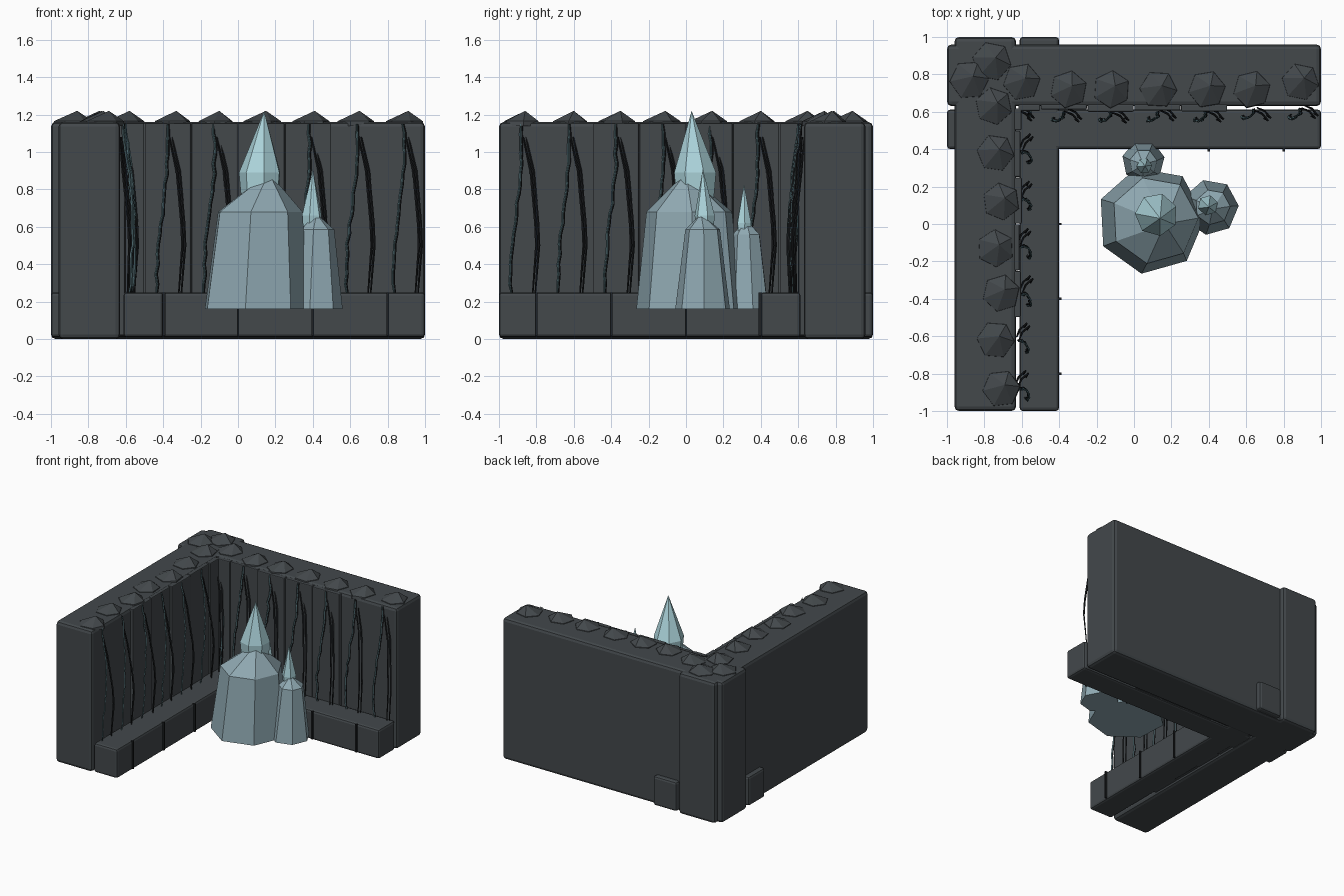
import bpy, bmesh, math, random
from mathutils import Vector, Matrix

if "Cube" in bpy.data.objects:
    bpy.data.objects.remove(bpy.data.objects["Cube"])

random.seed(4)


def material(name, rgb):
    m = bpy.data.materials.new(name)
    m.diffuse_color = (*rgb, 1)
    m.use_nodes = True
    m.node_tree.nodes["Principled BSDF"].inputs["Base Color"].default_value = m.diffuse_color
    return m


STONE = material("dark stone", (0.056, 0.065, 0.071))
CRACK = material("black crack", (0.013, 0.015, 0.017))
VEIN = material("teal vein", (0.09, 0.17, 0.19))
BODY = material("grey blue crystal", (0.28, 0.40, 0.45))
TIP = material("pale blue crystal", (0.42, 0.67, 0.72))

TURN = Matrix.Rotation(math.pi / 2, 4, 'Z')   # back wall layout -> left wall layout


def add(name, bm, mat, turn=False):
    bmesh.ops.recalc_face_normals(bm, faces=bm.faces)
    if turn:
        bm.transform(TURN)
    me = bpy.data.meshes.new(name)
    bm.to_mesh(me)
    bm.free()
    me.materials.append(mat)
    ob = bpy.data.objects.new(name, me)
    bpy.context.collection.objects.link(ob)
    return ob


def box(name, lo, hi, mat, bevel=0.0, turn=False):
    bm = bmesh.new()
    bmesh.ops.create_cube(bm, size=1)
    for v in bm.verts:
        v.co = Vector(l + (h - l) * (c + 0.5) for l, h, c in zip(lo, hi, v.co))
    ob = add(name, bm, mat, turn)
    if bevel:
        mod = ob.modifiers.new("rounded edges", 'BEVEL')
        mod.width = bevel
        mod.segments = 2
    return ob


def loft(name, rings, apex, sides, phase, mat):
    """Faceted spire through (x, y, z, radius) rings up to a point."""
    bm = bmesh.new()
    loops = []
    for x, y, z, r in rings:
        angles = [phase + math.tau * i / sides for i in range(sides)]
        loops.append([bm.verts.new((x + r * math.cos(a), y + r * math.sin(a), z)) for a in angles])
    tip = bm.verts.new(apex)
    bm.faces.new(loops[0][::-1])
    for i in range(sides):
        j = (i + 1) % sides
        for a, b in zip(loops, loops[1:]):
            bm.faces.new((a[i], a[j], b[j], b[i]))
        bm.faces.new((loops[-1][i], loops[-1][j], tip))
    return add(name, bm, mat)


def strand(name, points, radius, mat, turn):
    """Four sided tube along a path, tapered at its ends."""
    bm = bmesh.new()
    loops = []
    for n, (x, y, z) in enumerate(points):
        r = radius * (0.6 if n in (0, len(points) - 1) else 1)
        loops.append([bm.verts.new((x + dx * r, y + dy * r, z))
                      for dx, dy in ((1, 0), (0, 1), (-1, 0), (0, -1))])
    for a, b in zip(loops, loops[1:]):
        for i in range(4):
            j = (i + 1) % 4
            bm.faces.new((a[i], a[j], b[j], b[i]))
    bm.faces.new(loops[0])
    bm.faces.new(loops[-1])
    add(name, bm, mat, turn)


for turn, side in ((False, "back"), (True, "left")):
    # Wall slab and the low ledge in front of it
    box(side + "_wall", (-1, 0.63, 0), (1, 0.96, 1.16), STONE, 0.025, turn)
    box(side + "_ledge", (-1, 0.40, 0.01), (1, 0.612, 0.25), STONE, 0.018, turn)

    # Upright facing panels of slightly different depth
    fronts = (0.605, 0.612, 0.60, 0.608, 0.602, 0.613)
    for i, front in enumerate(fronts):
        x = (-0.62 if not turn else -0.5) + 0.0
        x = -0.75 + 0.25 * i if not turn else -0.5 + 0.25 * i
        if x > 0.6 or (not turn and x > 0.4):
            continue
        x0 = max(x, -0.62) if not turn else x
        x1 = min(x + 0.25, 0.62)
        box(f"{side}_panel_{i}", (x0 + 0.002, front, 0.02), (x1 - 0.002, 0.64, 1.155),
            STONE, 0.006, turn)

    # Cracks and glowing veins running down the panels
    for k in range(7):
        x = (-0.67 if not turn else -0.92) + 0.253 * k
        if x < -0.8 and not turn:
            continue
        bow = 0.006 * (k % 3)
        low = 0.0 if (x < 0.5 and not turn) or (turn and x > -0.5) else 0.012
        dark = [(0.05, 0.607, 1.08), (0.09, 0.59, 0.90), (0.115, 0.56, 0.62),
                (0.12, 0.555, 0.50), (0.10, 0.565, 0.24)]
        if x + 0.12 < 0.6 or not turn:
            for shift in (0, 0.014):
                strand(f"{side}_crack_{k}", [(x + a + shift, y - bow + low + shift, z)
                                             for a, y, z in dark], 0.007, CRACK, turn)
        vein = []
        for n in range(18):
            t = n / 17
            vein.append((x + 0.035 - 0.05 * t + 0.012 * math.sin(6 * t) + random.uniform(-.006, .006),
                         0.602 + low - 0.05 * math.sin(math.pi * 0.75 * t) + random.uniform(-.006, .006),
                         1.15 - 0.91 * t))
        strand(f"{side}_vein_{k}", vein, 0.006, VEIN, turn)
        strand(f"{side}_vein_shadow_{k}", [(a + 0.007, y + 0.004, z) for a, y, z in vein],
               0.006, CRACK, turn)

    # Joint strips on the ledge front
    for s in (0, 0.4, 0.8):
        s = -s if turn else s
        box(f"{side}_ledge_joint", (s - 0.006, 0.388, 0.02), (s + 0.006, 0.41, 0.25),
            CRACK, 0, turn)

# Low faceted rocks along the wall tops
spots = [(x, 0.72 + 0.04 * (i == 5), 0.105) for i, x in
         enumerate((-0.35, -0.12, 0.13, 0.39, 0.63, 0.89))]
spots += [(-0.71 - 0.03 * (i % 2), y, 0.105) for i, y in
          enumerate((-0.88, -0.62, -0.37, -0.13, 0.12, 0.38))]
spots += [(-0.88, 0.77, 0.11), (-0.76, 0.87, 0.11), (-0.60, 0.76, 0.105), (-0.75, 0.63, 0.105)]
for i, (x, y, r) in enumerate(spots):
    rock = loft(f"top_rock_{i}", [(x, y, 1.14, r), (x, y, 1.165, r * 0.95)],
                (x + 0.02, y + 0.02, 1.22), 6, random.uniform(0, 1), STONE)

# Crystal cluster: broad faceted bodies with slim spikes growing out of them
loft("large_crystal", [(0.09, 0.02, 0.16, 0.29), (0.11, 0.02, 0.68, 0.235)],
     (0.165, 0.0, 0.89), 7, math.radians(260), BODY)
loft("large_spike", [(0.12, 0.05, 0.5, 0.08), (0.12, 0.05, 0.89, 0.115)],
     (0.14, 0.03, 1.22), 7, 0.4, TIP)
loft("right_crystal", [(0.41, 0.09, 0.16, 0.15), (0.42, 0.09, 0.585, 0.095)],
     (0.42, 0.08, 0.67), 7, 0.05, BODY)
loft("right_spike", [(0.395, 0.10, 0.5, 0.04), (0.395, 0.10, 0.66, 0.055)],
     (0.40, 0.09, 0.91), 6, 0.3, TIP)
loft("rear_crystal", [(0.05, 0.335, 0.16, 0.115), (0.05, 0.325, 0.56, 0.075)],
     (0.05, 0.32, 0.64), 7, 0.2, BODY)
loft("rear_spike", [(0.055, 0.31, 0.5, 0.03), (0.055, 0.31, 0.62, 0.042)],
     (0.06, 0.31, 0.83), 6, 0.1, TIP)
